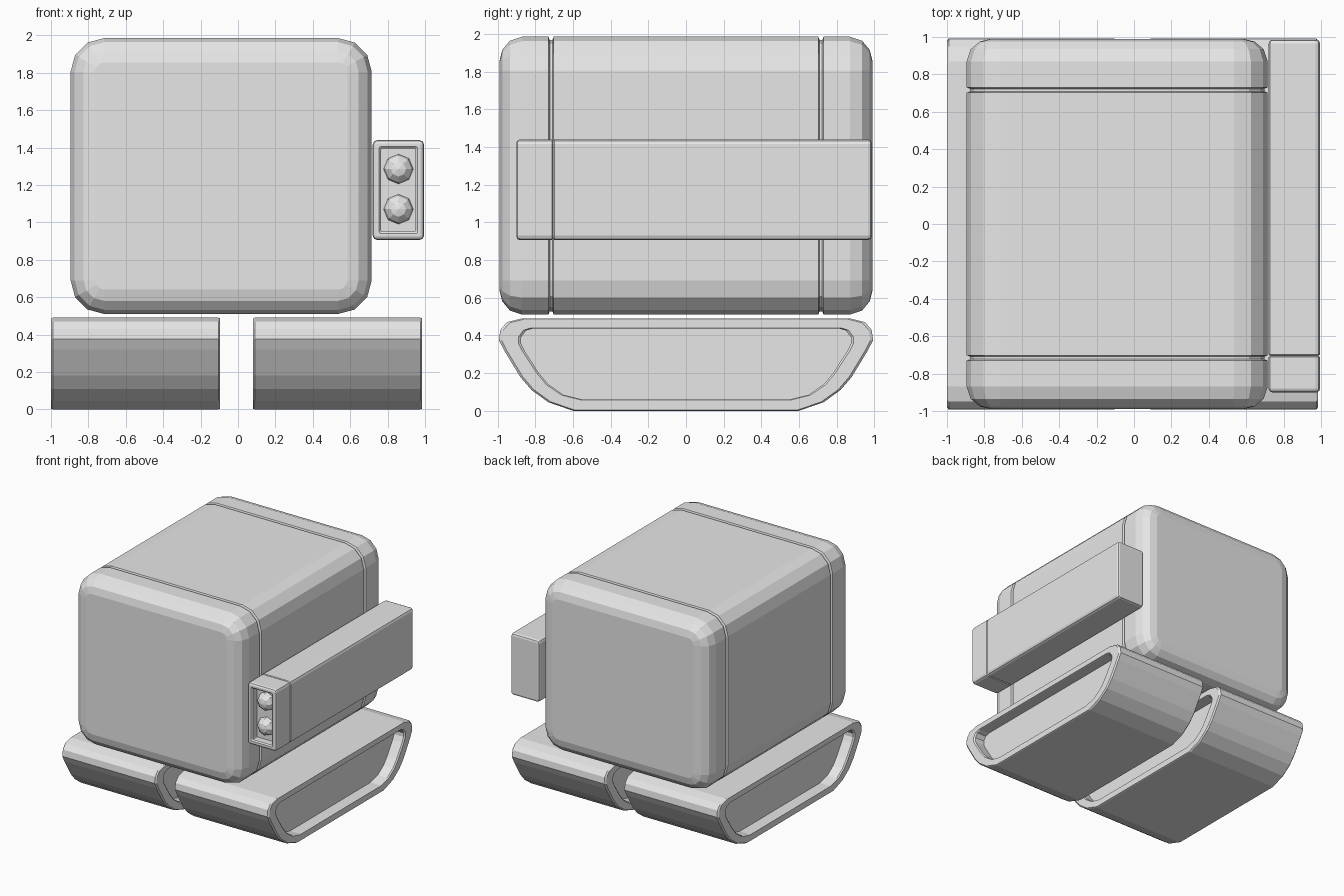
import bpy, bmesh, math
from mathutils import Matrix

if "Cube" in bpy.data.objects:
    bpy.data.objects.remove(bpy.data.objects["Cube"])

grey = bpy.data.materials.new("light_grey")
grey.diffuse_color = (0.8, 0.8, 0.8, 1)
grey.use_nodes = True
grey.node_tree.nodes["Principled BSDF"].inputs["Base Color"].default_value = grey.diffuse_color


def finish(name, bm):
    bmesh.ops.recalc_face_normals(bm, faces=bm.faces)
    me = bpy.data.meshes.new(name)
    bm.to_mesh(me)
    bm.free()
    me.materials.append(grey)
    ob = bpy.data.objects.new(name, me)
    bpy.context.collection.objects.link(ob)
    return ob


def loft(name, rings):
    """Skin a list of equal-length point rings and cap both ends."""
    bm = bmesh.new()
    vs = [[bm.verts.new(p) for p in r] for r in rings]
    n = len(vs[0])
    for a, b in zip(vs, vs[1:]):
        for i in range(n):
            j = (i + 1) % n
            bm.faces.new((a[i], a[j], b[j], b[i]))
    bm.faces.new(vs[0])
    bm.faces.new(vs[-1])
    return finish(name, bm)


def rounded_ring(box, y, inset, radius, seg):
    """Rounded rectangle in the xz plane at depth y."""
    x0, x1, z0, z1 = box
    r = max(radius - inset, 0.008)
    x0, x1, z0, z1 = x0 + inset, x1 - inset, z0 + inset, z1 - inset
    pts = []
    for k, (cx, cz) in enumerate([(x1 - r, z1 - r), (x0 + r, z1 - r),
                                  (x0 + r, z0 + r), (x1 - r, z0 + r)]):
        for s in range(seg + 1):
            a = math.pi / 2 * (k + s / seg)
            pts.append((cx + r * math.cos(a), y, cz + r * math.sin(a)))
    return pts


# Main body: rounded block with a shallow groove near each end
half = [(-0.99, 0.13), (-0.975, 0.07), (-0.935, 0.022), (-0.87, 0),
        (-0.73, 0), (-0.723, 0.018), (-0.709, 0.018), (-0.702, 0)]
steps = half + [(-y, i) for y, i in reversed(half)]
loft("body", [rounded_ring((-0.895, 0.715, 0.51, 1.985), y, i, 0.18, 3)
              for y, i in steps])

# Side pod: long box with a framed recess at the front and one groove
pod_steps = [(-0.83, 0.045), (-0.89, 0.045), (-0.90, 0.035), (-0.90, 0.018),
             (-0.893, 0.005), (-0.88, 0), (-0.712, 0), (-0.705, 0.010),
             (-0.698, 0), (0.965, 0), (0.98, 0.006), (0.985, 0.02)]
loft("side_pod", [rounded_ring((0.72, 0.995, 0.905, 1.44), y, i, 0.025, 2)
                  for y, i in pod_steps])

# Two faceted lenses in the recess
for name, z in (("upper_lens", 1.285), ("lower_lens", 1.07)):
    bm = bmesh.new()
    m = (Matrix.Translation((0.858, -0.825, z)) @ Matrix.Diagonal((1, 0.9, 1, 1))
         @ Matrix.Rotation(math.pi / 2, 4, 'X'))
    bmesh.ops.create_uvsphere(bm, u_segments=8, v_segments=6, radius=0.081, matrix=m)
    finish(name, bm)

# Treads: boat-shaped profile with a recess in each side
outer = [(.87, .49), (.95, .47), (.985, .43), (.993, .375), (.965, .32),
         (.88, .18), (.82, .11), (.73, .045), (.60, 0)]
inner = [(.81, .437), (.85, .425), (.875, .39), (.875, .355), (.855, .315),
         (.78, .20), (.73, .14), (.65, .085), (.55, .06)]


def tread_ring(half_profile, x, scale=1.0):
    pts = half_profile + [(-y, z) for y, z in reversed(half_profile)]
    return [(x, y * scale, 0.25 + (z - 0.25) * scale) for y, z in pts]


def tread(name, x0, x1):
    depth, c = 0.10, 0.01
    end = [(inner, depth, 1), (inner, c, 1), (inner, 0, 1.015),
           (outer, 0, 0.985), (outer, c, 1)]
    rings = [tread_ring(p, x0 + d, s) for p, d, s in end]
    rings += [tread_ring(p, x1 - d, s) for p, d, s in reversed(end)]
    return loft(name, rings)


tread("left_tread", -1.0, -0.095)
tread("right_tread", 0.08, 0.985)
